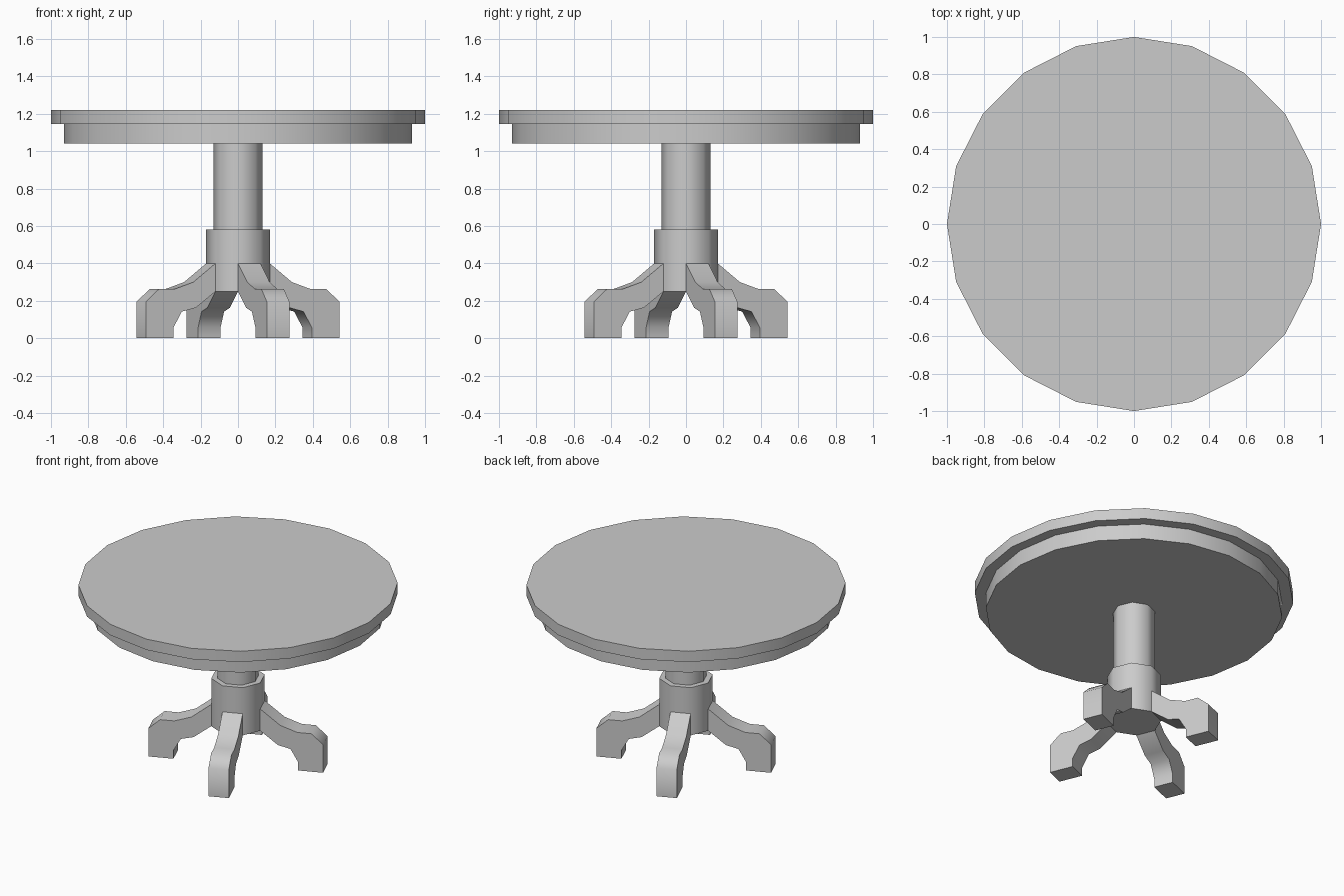
import bpy, bmesh, math
from mathutils import Matrix, Vector

if "Cube" in bpy.data.objects:
    bpy.data.objects.remove(bpy.data.objects["Cube"])


def smooth(obj):
    bpy.ops.object.select_all(action='DESELECT')
    obj.select_set(True)
    bpy.context.view_layer.objects.active = obj
    bpy.ops.object.shade_smooth_by_angle(angle=math.radians(50))


def cylinder(name, sides, radius, z0, z1):
    bpy.ops.mesh.primitive_cylinder_add(vertices=sides, radius=radius, depth=z1 - z0,
                                        location=(0, 0, (z0 + z1) / 2))
    obj = bpy.context.object
    obj.name = name
    smooth(obj)


def leg(name, profile, width, angle):
    # extrude a (radius, height) outline sideways, then turn it about the column
    bm = bmesh.new()
    face = bm.faces.new([bm.verts.new((r, -width / 2, z)) for r, z in profile])
    ext = bmesh.ops.extrude_face_region(bm, geom=[face])
    moved = [v for v in ext['geom'] if isinstance(v, bmesh.types.BMVert)]
    bmesh.ops.translate(bm, verts=moved, vec=Vector((0, width, 0)))
    bmesh.ops.recalc_face_normals(bm, faces=bm.faces)
    bm.transform(Matrix.Rotation(angle, 4, 'Z'))
    mesh = bpy.data.meshes.new(name)
    bm.to_mesh(mesh)
    bm.free()
    obj = bpy.data.objects.new(name, mesh)
    bpy.context.collection.objects.link(obj)
    smooth(obj)


# round top and the smaller apron under it
cylinder("table_top", 20, 1.0, 1.145, 1.22)
cylinder("apron", 20, 0.93, 1.04, 1.145)

# octagonal column and the hub that carries the legs
HUB_RADIUS = 0.17
cylinder("column", 8, 0.132, 0.58, 1.04)
cylinder("hub", 8, HUB_RADIUS, 0.25, 0.58)

# four bent legs growing from every second hub face
step = math.radians(22.5)
inner = HUB_RADIUS * math.cos(step)
width = 2 * HUB_RADIUS * math.sin(step)
outline = [(inner, 0.40), (0.285, 0.30), (0.395, 0.262), (0.485, 0.262), (0.56, 0.195),
           (0.56, 0), (0.40, 0), (0.40, 0.058), (0.352, 0.142), (0.27, 0.163), (inner, 0.25)]
for i in range(4):
    leg(f"leg_{i + 1}", outline, width, step + i * math.pi / 2)
